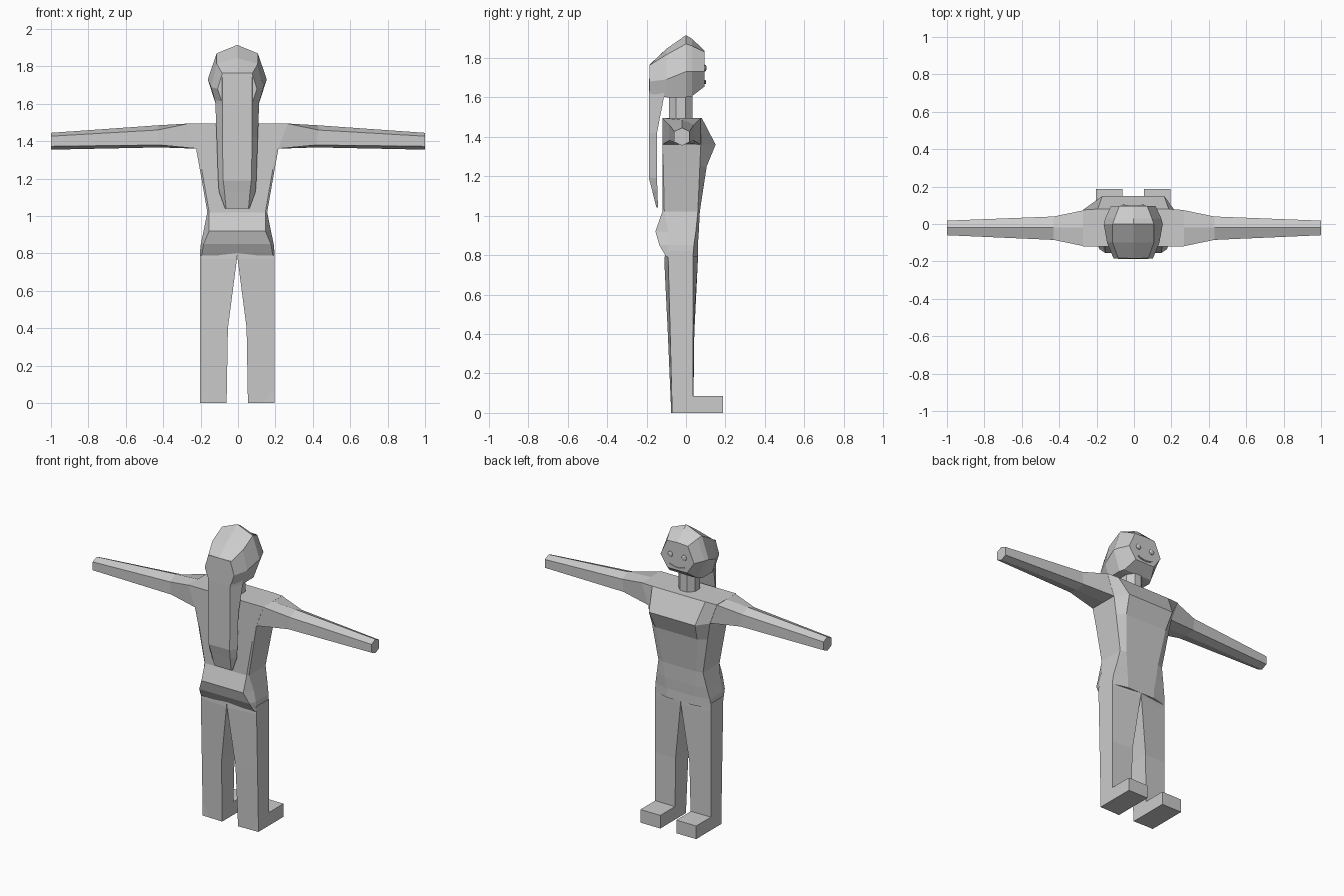
import bpy
import bmesh
import math
from mathutils import Matrix, Vector

# Remove the default cube
default_cube = bpy.data.objects.get("Cube")
if default_cube:
    bpy.data.objects.remove(default_cube, do_unlink=True)

# One plain grey clay material for everything
clay = bpy.data.materials.new("clay grey")
clay.use_nodes = True
grey = (0.6, 0.6, 0.6, 1.0)
clay.diffuse_color = grey
clay.node_tree.nodes["Principled BSDF"].inputs["Base Color"].default_value = grey

# The figure stands very slightly off centre between the arm tips
SHIFT = -0.004


def finish(name, bm, shift=SHIFT):
    """Turn a bmesh into a flat shaded, named object."""
    bmesh.ops.recalc_face_normals(bm, faces=bm.faces)
    mesh = bpy.data.meshes.new(name)
    bm.to_mesh(mesh)
    bm.free()
    mesh.materials.append(clay)
    obj = bpy.data.objects.new(name, mesh)
    obj.location.x = shift
    bpy.context.collection.objects.link(obj)
    return obj


def loft(name, rings, shift=SHIFT):
    """Skin a list of equal closed rings and cap both ends."""
    bm = bmesh.new()
    loops = [[bm.verts.new(point) for point in ring] for ring in rings]
    count = len(loops[0])
    for lower, upper in zip(loops, loops[1:]):
        for i in range(count):
            j = (i + 1) % count
            bm.faces.new((lower[i], lower[j], upper[j], upper[i]))
    bm.faces.new(loops[0])
    bm.faces.new(loops[-1])
    return finish(name, bm, shift)


def mirrored(half):
    """Close a half ring by reflecting it across x = 0."""
    return half + [(-x, y, z) for x, y, z in reversed(half) if x > 0]


# Torso: height, (width, depth) of back, side back, side front, front
torso_profile = [
    (0.79, (0.19, -0.10), (0.20, -0.09), (0.20, 0.035), (0.10, 0.06)),
    (0.85, (0.18, -0.135), (0.195, -0.09), (0.195, 0.04), (0.10, 0.06)),
    (0.92, (0.15, -0.155), (0.18, -0.09), (0.18, 0.05), (0.11, 0.065)),
    (1.02, (0.15, -0.12), (0.16, -0.11), (0.16, 0.06), (0.12, 0.07)),
    (1.25, (0.19, -0.12), (0.20, -0.115), (0.20, 0.07), (0.15, 0.105)),
    (1.36, (0.21, -0.12), (0.22, -0.12), (0.22, 0.075), (0.165, 0.15)),
    (1.495, (0.25, -0.12), (0.27, -0.12), (0.27, 0.075), (0.19, 0.08)),
]
loft("torso", [mirrored([(x, y, z) for x, y in half])
               for z, *half in torso_profile])


# Arm section: peak, shoulder corners and keel, around depth -0.02
def arm_ring(x_top, x_low, back, front, top, upper, lower, bottom):
    ridge = -0.02
    return [(x_top, ridge, top), (x_top, front, upper), (x_low, front, lower),
            (x_low, ridge, bottom), (x_low, back, lower), (x_top, back, upper)]


arm_rings = [
    arm_ring(0.26, 0.21, -0.12, 0.075, 1.495, 1.495, 1.36, 1.36),
    arm_ring(0.43, 0.42, -0.085, 0.04, 1.485, 1.46, 1.38, 1.367),
    arm_ring(1.0, 1.0, -0.06, 0.018, 1.445, 1.427, 1.373, 1.355),
]

# Leg: height, inner x, outer x, outer back, inner back, outer front, inner front
leg_profile = [
    (0.0, 0.057, 0.20, -0.07, -0.075, 0.035, 0.037),
    (0.4, 0.05, 0.20, -0.08, -0.092, 0.036, 0.042),
    (0.77, 0.002, 0.20, -0.09, -0.11, 0.036, 0.06),
    (0.82, 0.0, 0.20, -0.09, -0.105, 0.036, 0.06),
]
leg_rings = [[(inner, back_in, z), (outer, back_out, z),
              (outer, front_out, z), (inner, front_in, z)]
             for z, inner, outer, back_out, back_in, front_out, front_in
             in leg_profile]

# Foot: a plain block reaching forward from the heel
foot_rings = [[(0.057, -0.072, z), (0.20, -0.072, z),
               (0.20, 0.187, z), (0.057, 0.187, z)] for z in (0.0, 0.085)]


def pair(part, rings, shift=SHIFT):
    """Build a limb part on both sides."""
    for side, sign in (("left", 1), ("right", -1)):
        loft(f"{side}_{part}",
             [[(sign * x, y, z) for x, y, z in ring] for ring in rings], shift)


pair("arm", arm_rings, 0)
pair("leg", leg_rings)
pair("foot", foot_rings)

# Neck: eight sided column
bm = bmesh.new()
bmesh.ops.create_cone(bm, cap_ends=True, segments=8, radius1=0.064,
                      radius2=0.064, depth=0.2,
                      matrix=Matrix.Translation((0, -0.027, 1.55))
                      @ Matrix.Rotation(math.pi / 8, 4, "Z"))
finish("neck", bm)

# Head: sections from face to back, crown to jaw
head_profile = [
    (0.095, (0, 1.835), (0.075, 1.83), (0.12, 1.73), (0.07, 1.655)),
    (0.03, (0, 1.897), (0.10, 1.86), (0.15, 1.73), (0.10, 1.605)),
    (0.0, (0, 1.915), (0.11, 1.87), (0.158, 1.73), (0.115, 1.60)),
    (-0.10, (0, 1.845), (0.11, 1.815), (0.14, 1.69), (0.115, 1.60)),
    (-0.185, (0, 1.765), (0.08, 1.762), (0.105, 1.68), (0.085, 1.62)),
]
loft("head", [mirrored([(x, y, z) for x, z in half])
              for y, *half in head_profile])

# Long hair: height, back width, back depth, front width, front depth
hair_profile = [
    (1.04, 0.06, -0.15, 0.065, -0.142),
    (1.13, 0.068, -0.172, 0.098, -0.145),
    (1.19, 0.075, -0.188, 0.102, -0.147),
    (1.42, 0.08, -0.188, 0.11, -0.147),
    (1.6, 0.08, -0.188, 0.117, -0.112),
    (1.765, 0.08, -0.185, 0.11, -0.12),
]
loft("long_hair", [mirrored([(back_w, back, z), (front_w, front, z)])
                   for z, back_w, back, front_w, front in hair_profile])

# Eyes: small flattened balls on the face
for side, sign in (("left", 1), ("right", -1)):
    bm = bmesh.new()
    bmesh.ops.create_uvsphere(bm, u_segments=10, v_segments=6, radius=0.018)
    bmesh.ops.transform(bm, verts=bm.verts,
                        matrix=Matrix.Translation((sign * 0.05, 0.095, 1.748))
                        @ Matrix.Diagonal(Vector((1, 0.5, 1, 1))))
    finish(f"{side}_eye", bm)

# Mouth: a thin smiling strip
smile = []
for step in range(-4, 5):
    x = step * 0.013
    z = 1.668 + 5 * x * x
    smile.append([(x, 0.09, z), (x, 0.101, z), (x, 0.101, z + 0.007),
                  (x, 0.09, z + 0.007)])
loft("mouth", smile)
